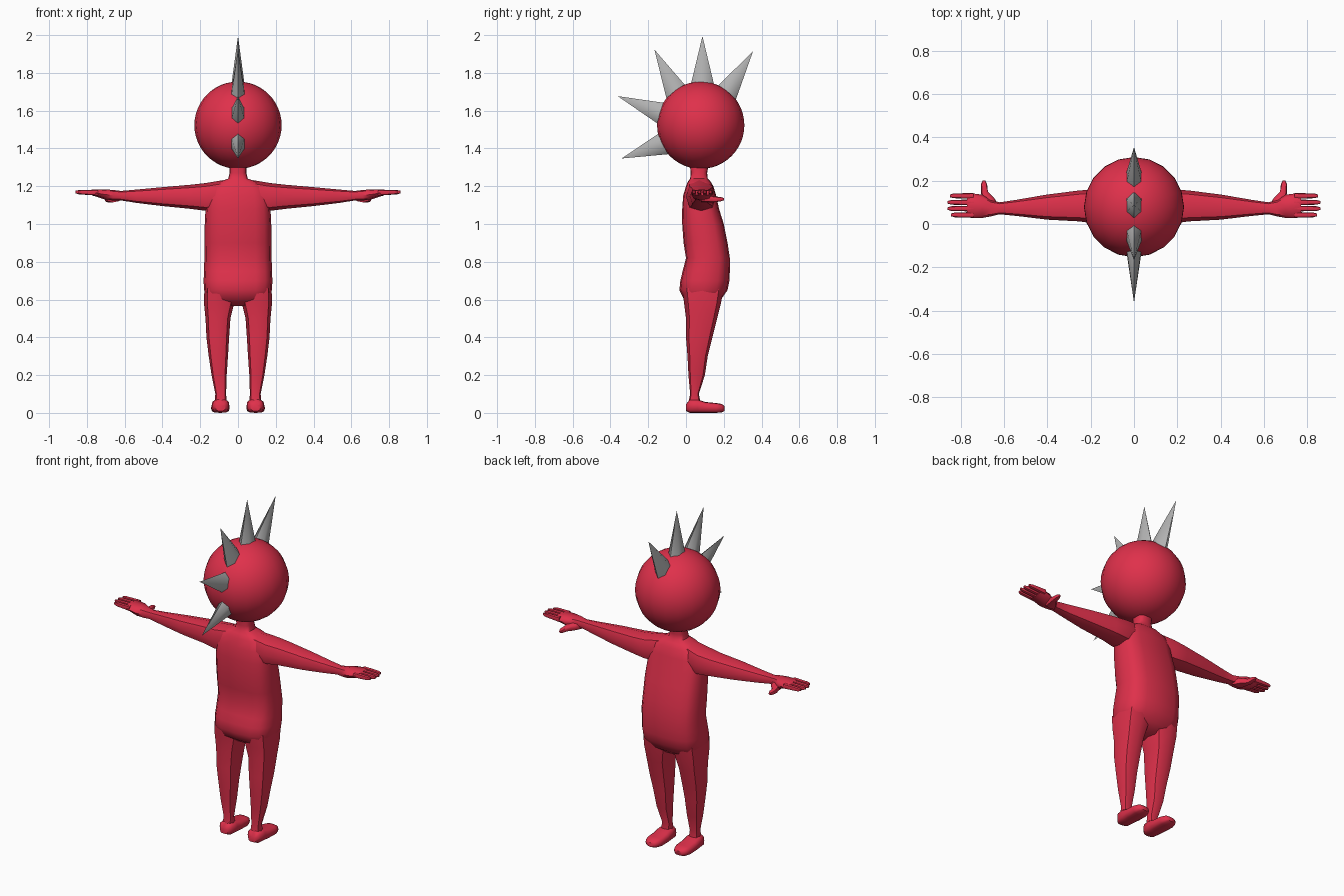
import bpy, bmesh, math
from mathutils import Vector


def material(name, rgb):
    m = bpy.data.materials.new(name)
    m.diffuse_color = (*rgb, 1)
    return m


RED = material("red", (0.74, 0.03, 0.07))
GREY = material("steel grey", (0.45, 0.45, 0.45))


def finish(name, bm, mat, angle, mirror=False):
    bmesh.ops.recalc_face_normals(bm, faces=bm.faces)
    me = bpy.data.meshes.new(name)
    bm.to_mesh(me)
    bm.free()
    me.materials.append(mat)
    me.shade_smooth()
    me.set_sharp_from_angle(angle=math.radians(angle))
    ob = bpy.data.objects.new(name, me)
    bpy.context.collection.objects.link(ob)
    if mirror:
        ob.modifiers.new("mirror", "MIRROR").use_mirror_merge = False
    return ob


def loft(name, axis, rings, n=8, power=2.5, mirror=True):
    """Skin rounded-box sections; ring = (position, a0, a1, b0, b1)."""
    order = {"x": (0, 1, 2), "y": (1, 0, 2), "z": (2, 0, 1)}[axis]
    bm = bmesh.new()
    loops = []
    for t, a0, a1, b0, b1 in rings:
        loop = []
        for i in range(n):
            ang = 2 * math.pi * i / n
            c, s = math.cos(ang), math.sin(ang)
            u = math.copysign(abs(c) ** (2 / power), c)
            v = math.copysign(abs(s) ** (2 / power), s)
            p = [0, 0, 0]
            p[order[0]] = t
            p[order[1]] = (a0 + a1) / 2 + u * (a1 - a0) / 2
            p[order[2]] = (b0 + b1) / 2 + v * (b1 - b0) / 2
            loop.append(bm.verts.new(p))
        loops.append(loop)
    for la, lb in zip(loops, loops[1:]):
        for i in range(n):
            j = (i + 1) % n
            bm.faces.new((la[i], la[j], lb[j], lb[i]))
    bm.faces.new(loops[0])
    bm.faces.new(loops[-1])
    return finish(name, bm, RED, 50, mirror)


# Torso and neck: (z, half width, y back, y front)
torso = [(.565, .08, .04, .14), (.60, .16, -.01, .185), (.65, .18, -.035, .22),
         (.70, .182, -.03, .23), (.75, .18, -.018, .232), (.82, .178, 0, .232),
         (.90, .177, -.013, .22), (1.0, .176, -.02, .20), (1.08, .172, -.02, .175),
         (1.15, .165, -.015, .16), (1.20, .14, 0, .145), (1.225, .095, .01, .13),
         (1.24, .052, .022, .115), (1.27, .044, .025, .112), (1.32, .046, .02, .12)]
loft("torso", "z", [(z, -w, w, y0, y1) for z, w, y0, y1 in torso], 16, 3, False)

# Legs and feet
loft("legs", "z", [(.66, .02, .178, -.02, .20), (.58, .02, .18, -.01, .185),
                   (.50, .04, .172, 0, .165), (.40, .047, .167, 0, .14),
                   (.30, .053, .155, .008, .115), (.20, .06, .14, .013, .10),
                   (.10, .063, .12, .022, .068), (.04, .058, .125, .01, .08)], 8, 2.7)
loft("feet", "y", [(0, .068, .118, .01, .045), (.02, .05, .135, 0, .072),
                   (.06, .045, .14, 0, .072), (.10, .044, .142, 0, .058),
                   (.16, .044, .143, 0, .052), (.19, .054, .134, .003, .047),
                   (.205, .07, .115, .01, .035)], 12, 3)

# Arms with palms
loft("arms", "x", [(.08, 0, .14, 1.08, 1.232), (.17, 0, .16, 1.07, 1.217),
                   (.25, .012, .155, 1.08, 1.208), (.40, .02, .136, 1.095, 1.195),
                   (.54, .037, .112, 1.112, 1.182), (.62, .045, .10, 1.125, 1.175),
                   (.66, .035, .11, 1.125, 1.18), (.70, .028, .135, 1.128, 1.183),
                   (.75, .028, .142, 1.145, 1.183), (.77, .032, .138, 1.15, 1.18)])

# Fingers and thumbs
for k, (y, tip) in enumerate([(.042, .845), (.071, .86), (.10, .86), (.13, .85)]):
    loft(f"fingers_{k + 1}", "x", [(.74, y - .013, y + .013, 1.15, 1.182),
                                   (tip - .018, y - .011, y + .011, 1.157, 1.18),
                                   (tip, y - .006, y + .006, 1.163, 1.176)])
loft("thumbs", "y", [(.08, .62, .70, 1.115, 1.165), (.12, .645, .703, 1.115, 1.155),
                     (.15, .674, .706, 1.115, 1.146), (.185, .678, .706, 1.12, 1.143),
                     (.20, .686, .698, 1.125, 1.138)])

# Head
bm = bmesh.new()
bmesh.ops.create_uvsphere(bm, u_segments=20, v_segments=24, radius=.231)
bmesh.ops.translate(bm, verts=bm.verts, vec=(0, .078, 1.523))
finish("head", bm, RED, 60)

# Crest of flattened six-sided spikes: (base y, base z, tip y, tip z)
SPIKES = [(.217, 1.698, .355, 1.915), (.087, 1.75, .087, 1.995),
          (-.055, 1.706, -.167, 1.923), (-.127, 1.585, -.362, 1.677),
          (-.127, 1.423, -.341, 1.347)]
for k, (by, bz, ty, tz) in enumerate(SPIKES):
    tip = Vector((0, ty, tz))
    axis = (tip - Vector((0, by, bz))).normalized()
    base = Vector((0, by, bz)) - axis * .035
    side = axis.cross(Vector((1, 0, 0)))
    bm = bmesh.new()
    apex = bm.verts.new(tip)
    ring = []
    for i in range(6):
        a = math.pi * i / 3
        ring.append(bm.verts.new(base + side * .067 * math.cos(a)
                                 + Vector((.044 * math.sin(a), 0, 0))))
    for i in range(6):
        bm.faces.new((ring[i], ring[(i + 1) % 6], apex))
    bm.faces.new(ring)
    finish(f"crest_spike_{k + 1}", bm, GREY, 75)
